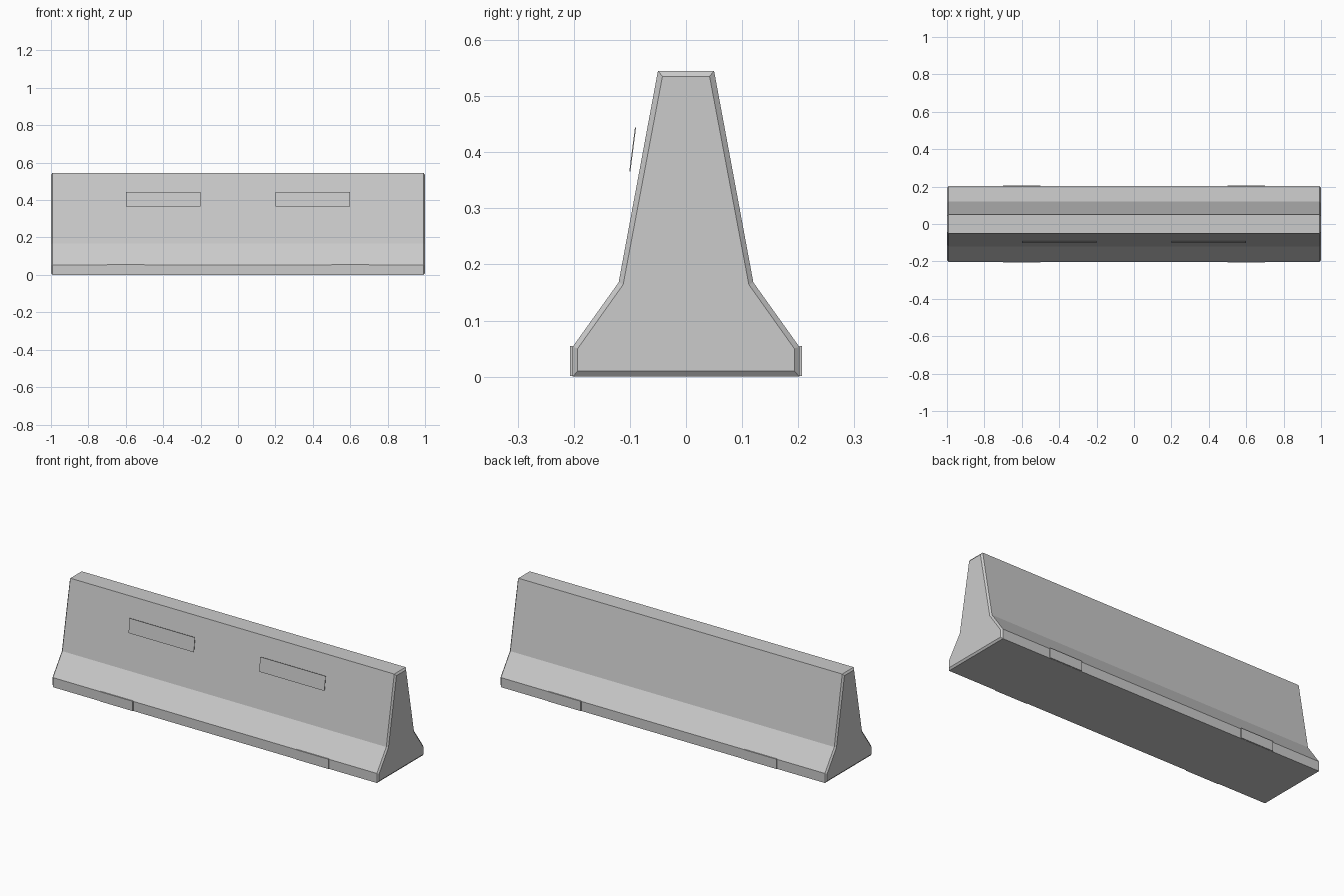
import bpy, bmesh

if "Cube" in bpy.data.objects:
    bpy.data.objects.remove(bpy.data.objects["Cube"])

concrete = bpy.data.materials.new("concrete_grey")
concrete.diffuse_color = (0.6, 0.6, 0.6, 1)
concrete.use_nodes = True
concrete.node_tree.nodes["Principled BSDF"].inputs["Base Color"].default_value = concrete.diffuse_color


def loft(name, rings):
    """Skin closed rings of points and cap both ends."""
    bm = bmesh.new()
    loops = [[bm.verts.new(p) for p in ring] for ring in rings]
    n = len(loops[0])
    for a, b in zip(loops, loops[1:]):
        for i in range(n):
            j = (i + 1) % n
            bm.faces.new((a[i], a[j], b[j], b[i]))
    bm.faces.new(loops[0])
    bm.faces.new(loops[-1])
    bmesh.ops.recalc_face_normals(bm, faces=bm.faces)
    mesh = bpy.data.meshes.new(name)
    bm.to_mesh(mesh)
    bm.free()
    mesh.materials.append(concrete)
    obj = bpy.data.objects.new(name, mesh)
    bpy.context.collection.objects.link(obj)
    return obj


def prism(name, profile, x0, x1):
    return loft(name, [[(x, y, z) for y, z in profile] for x in (x0, x1)])


def mirrored(half):
    return half + [(-y, z) for y, z in reversed(half)]


# barrier body: splayed profile with chamfered end caps
outer = mirrored([(0.202, 0), (0.202, 0.053), (0.12, 0.168), (0.05, 0.545)])
inner = mirrored([(0.193, 0.01), (0.193, 0.05), (0.112, 0.164), (0.042, 0.535)])
loft("barrier_body", [[(x, y, z) for y, z in prof] for x, prof in
                      ((-1, inner), (-0.992, outer), (0.992, outer), (1, inner))])

for side, x in (("left", -1), ("right", 1)):
    # thin sloped plates standing off the front face
    prism(f"front_plate_{side}",
          [(-0.101, 0.366), (-0.099, 0.366), (-0.089, 0.444), (-0.091, 0.444)],
          x * 0.4 - 0.2, x * 0.4 + 0.2)
    # shallow foot pads on both long sides
    for face, s in (("front", -1), ("back", 1)):
        prism(f"foot_pad_{face}_{side}",
              [(s * 0.198, 0.001), (s * 0.207, 0.001), (s * 0.207, 0.055), (s * 0.198, 0.055)],
              x * 0.6 - 0.1, x * 0.6 + 0.1)
